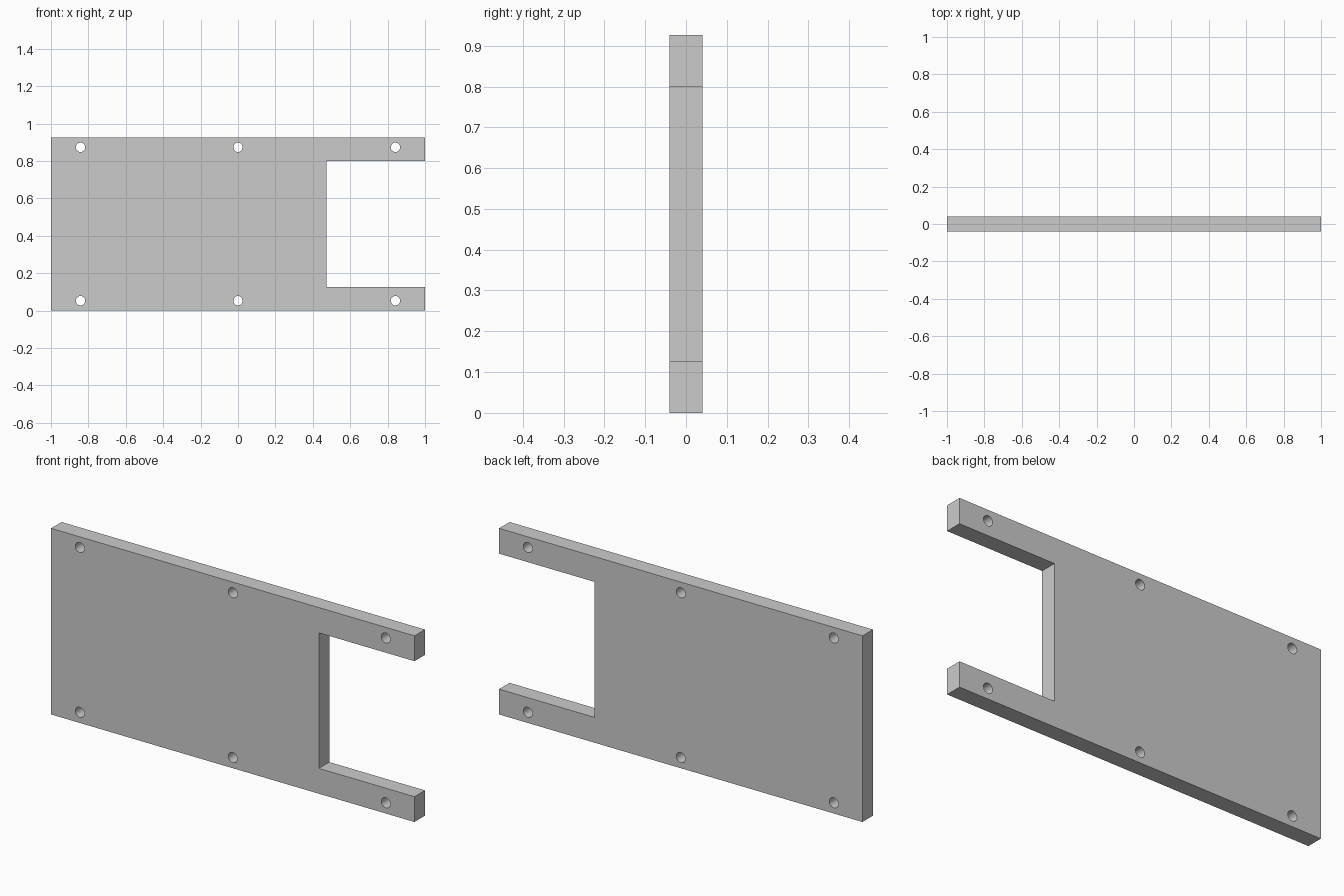
import bpy, bmesh
from math import cos, sin, tau, radians

if "Cube" in bpy.data.objects:
    bpy.data.objects.remove(bpy.data.objects["Cube"])

HEIGHT, HALF_DEPTH = 0.926, 0.041
NOTCH_X, NOTCH_LOW, NOTCH_HIGH = 0.474, 0.126, 0.80
HOLE_R, HOLE_SIDES = 0.025, 32

# Flat profile, drawn in x/y and stood upright later
curve = bpy.data.curves.new("mounting_plate", 'CURVE')
curve.dimensions = '2D'
curve.fill_mode = 'BOTH'
curve.extrude = HALF_DEPTH


def add_loop(points):
    spline = curve.splines.new('POLY')
    spline.points.add(len(points) - 1)
    for p, (x, z) in zip(spline.points, points):
        p.co = (x, z, 0, 1)
    spline.use_cyclic_u = True


# Plate outline with the open notch on the right
add_loop([(-1, 0), (1, 0), (1, NOTCH_LOW), (NOTCH_X, NOTCH_LOW),
          (NOTCH_X, NOTCH_HIGH), (1, NOTCH_HIGH), (1, HEIGHT), (-1, HEIGHT)])

# Six screw holes, three along each long edge
for cx in (-0.842, 0, 0.842):
    for cz in (0.053, HEIGHT - 0.053):
        add_loop([(cx + HOLE_R * cos(tau * i / HOLE_SIDES),
                   cz + HOLE_R * sin(tau * i / HOLE_SIDES))
                  for i in range(HOLE_SIDES)])

plate = bpy.data.objects.new("mounting_plate", curve)
bpy.context.collection.objects.link(plate)
plate.rotation_euler.x = radians(90)
bpy.context.view_layer.objects.active = plate
plate.select_set(True)
bpy.ops.object.convert(target='MESH')
plate = bpy.context.object
bpy.ops.object.transform_apply(location=False, rotation=True, scale=False)

# Weld caps to walls for one closed solid
bm = bmesh.new()
bm.from_mesh(plate.data)
bmesh.ops.remove_doubles(bm, verts=bm.verts, dist=1e-5)
bmesh.ops.dissolve_limit(bm, angle_limit=radians(1), verts=bm.verts, edges=bm.edges)
bmesh.ops.recalc_face_normals(bm, faces=bm.faces)
bm.to_mesh(plate.data)
bm.free()
bpy.ops.object.shade_smooth_by_angle(angle=radians(30))
